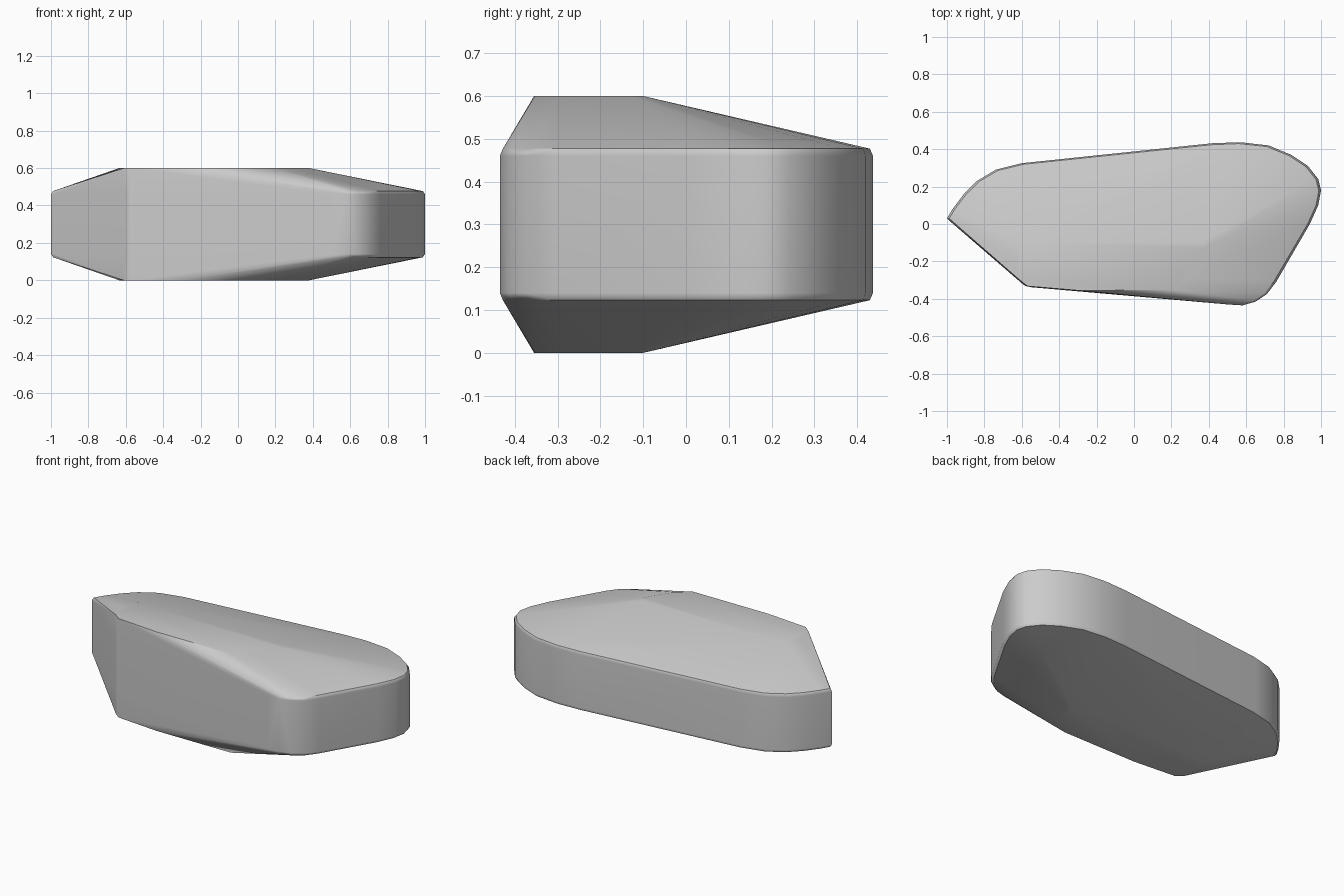
import bpy
import bmesh
from math import radians
from mathutils import Vector

cube = bpy.data.objects.get("Cube")
if cube:
    bpy.data.objects.remove(cube, do_unlink=True)

MID = 0.3  # the stone mirrors about this height

# Plan outline of the upright side wall, counter-clockwise from the tip
OUTLINE = [(-1, 0.03), (-0.99, 0.02), (-0.6, -0.317), (-0.58, -0.332), (-0.55, -0.338),
           (0.5, -0.43), (0.58, -0.435), (0.65, -0.415), (0.71, -0.375), (0.76, -0.31),
           (0.94, 0.0), (0.985, 0.1), (1, 0.18), (0.985, 0.24), (0.93, 0.31),
           (0.84, 0.37), (0.72, 0.42), (0.57, 0.437), (0.42, 0.432), (-0.6, 0.325),
           (-0.74, 0.29), (-0.84, 0.23), (-0.91, 0.16), (-0.97, 0.08)]

# Flat area on the top and bottom
PLATEAU = [(-0.61, -0.3), (-0.57, -0.332), (-0.3, -0.355), (0.2, -0.353),
           (0.28, -0.29), (0.38, -0.13), (0.36, -0.1), (-0.6, -0.1), (-0.635, -0.2)]


def ring(bm, points, height, inset=0.0):
    """Add a ring of points above and below the middle."""
    for x, y in points:
        p = Vector((x, y))
        p -= p.normalized() * inset
        for side in (-1, 1):
            bm.verts.new((p.x, p.y, MID + side * height))


# Stone: wall, softened rim and plateaus wrapped in one convex skin
bm = bmesh.new()
ring(bm, OUTLINE, 0.16)
ring(bm, OUTLINE, 0.177, 0.012)
ring(bm, PLATEAU, 0.3)
hull = bmesh.ops.convex_hull(bm, input=bm.verts)
loose = {v for v in hull["geom_interior"] + hull["geom_unused"]
         if isinstance(v, bmesh.types.BMVert)}
bmesh.ops.delete(bm, geom=list(loose), context='VERTS')
bmesh.ops.dissolve_limit(bm, angle_limit=radians(1), verts=bm.verts, edges=bm.edges)
bmesh.ops.recalc_face_normals(bm, faces=bm.faces)
mesh = bpy.data.meshes.new("stone")
bm.to_mesh(mesh)
bm.free()
stone = bpy.data.objects.new("stone", mesh)
bpy.context.collection.objects.link(stone)

# Grey material
grey = bpy.data.materials.new("stone grey")
grey.use_nodes = True
colour = (0.6, 0.6, 0.6, 1)
grey.diffuse_color = colour
grey.node_tree.nodes["Principled BSDF"].inputs["Base Color"].default_value = colour
mesh.materials.append(grey)

# Smooth shading with a crisp rim
bpy.ops.object.select_all(action='DESELECT')
stone.select_set(True)
bpy.context.view_layer.objects.active = stone
bpy.ops.object.shade_smooth_by_angle(angle=radians(35))
weighted = stone.modifiers.new("even shading", 'WEIGHTED_NORMAL')
weighted.keep_sharp = True
